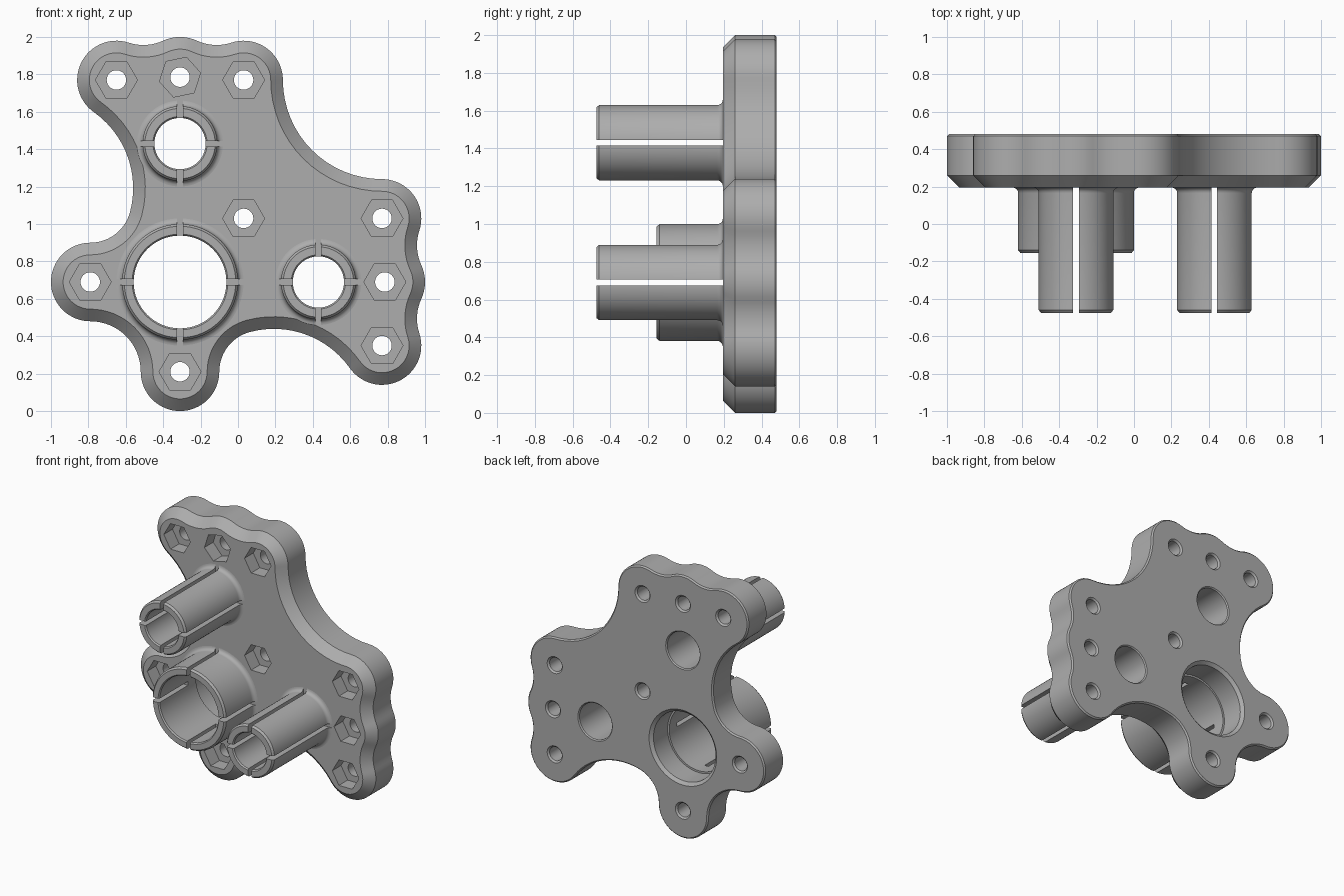
import bpy, bmesh, math
from mathutils import Vector as V

if "Cube" in bpy.data.objects:
    bpy.data.objects.remove(bpy.data.objects["Cube"])

CX, CZ = -0.31, 0.69            # big tube axis, origin of the (u, v) layout
FRONT, BACK = 0.195, 0.48       # plate faces in y
TIP = -0.475

grey = bpy.data.materials.new("grey")
grey.diffuse_color = (0.42, 0.42, 0.42, 1)
grey.use_nodes = True
grey.node_tree.nodes["Principled BSDF"].inputs["Base Color"].default_value = grey.diffuse_color


def loft(name, rings, closed=False):
    """Skin a list of vertex rings; capped at both ends, or closed as a torus."""
    bm = bmesh.new()
    vs = [[bm.verts.new(p) for p in r] for r in rings]
    n = len(vs[0])
    pairs = list(zip(vs, vs[1:])) + ([(vs[-1], vs[0])] if closed else [])
    for a, b in pairs:
        for i in range(n):
            j = (i + 1) % n
            bm.faces.new((a[i], a[j], b[j], b[i]))
    if not closed:
        bm.faces.new(vs[0])
        bm.faces.new(vs[-1])
    bmesh.ops.recalc_face_normals(bm, faces=bm.faces)
    me = bpy.data.meshes.new(name)
    bm.to_mesh(me)
    bm.free()
    ob = bpy.data.objects.new(name, me)
    bpy.context.collection.objects.link(ob)
    me.materials.append(grey)
    return ob


def lathe(name, c, profile, n=64, closed=False, turn=0.0):
    """Revolve (radius, y) points around a y-parallel axis at layout point c."""
    rings = [[(CX + c[0] + r * math.cos(turn + math.tau * i / n), y,
               CZ + c[1] + r * math.sin(turn + math.tau * i / n)) for i in range(n)]
             for r, y in profile]
    return loft(name, rings, closed)


def cut(ob, cutter):
    m = ob.modifiers.new("cut", 'BOOLEAN')
    m.operation, m.solver, m.object = 'DIFFERENCE', 'EXACT', cutter
    bpy.context.view_layer.objects.active = ob
    bpy.ops.object.modifier_apply(modifier=m.name)
    bpy.data.objects.remove(cutter)


def smooth(ob):
    bpy.ops.object.select_all(action='DESELECT')
    ob.select_set(True)
    bpy.context.view_layer.objects.active = ob
    bpy.ops.object.shade_smooth_by_angle(angle=math.radians(30))


def meet(p, dp, q, dq):
    """Point at distance dp from p and dq from q, left of the line p to q."""
    d = q - p
    a = (dp * dp - dq * dq + d.length_squared) / (2 * d.length)
    e = d.normalized()
    return p + e * a + V((-e.y, e.x)) * math.sqrt(dp * dp - a * a)


# Outline: tangent circles (centre, signed radius), negative radius is a concave arc
R, RM, RF = 0.21, 0.215, 0.25
side, corner, mid, inner = V((-.48, 0)), V((-.34, 1.08)), V((0, 1.095)), V((.34, 1.08))
small, RS, RL = V((-.48, .43)), 0.22, 0.498
half = [(side, R), (small, -RS),
        (meet(small, RL - RS, corner, RL + R), -RL), (corner, R),
        (meet(corner, R + RF, mid, RM + RF), -RF), (mid, RM),
        (meet(mid, RM + RF, inner, R + RF), -RF), (inner, R)]
circles = half + [(V((1.08, 1.08)), -.53)]
circles += [(c.yx, s) for c, s in reversed(half)] + [(V((-.48, -.48)), -.27)]


def outline(inset, y):
    pts, n = [], len(circles)
    touch = [circles[i][0] + (circles[(i + 1) % n][0] - circles[i][0])
             * circles[i][1] / (circles[i][1] - circles[(i + 1) % n][1]) for i in range(n)]
    for i, (c, s) in enumerate(circles):
        d0, d1 = (touch[i - 1] - c) / s, (touch[i] - c) / s
        a0, a1 = math.atan2(d0.y, d0.x), math.atan2(d1.y, d1.x)
        sweep = -((a0 - a1) % math.tau) if s > 0 else (a1 - a0) % math.tau
        k = max(4, math.ceil(abs(sweep) * 10))
        for j in range(k):
            a = a0 + sweep * j / k
            pts.append((CX + c.x + (s - inset) * math.cos(a), y,
                        CZ + c.y + (s - inset) * math.sin(a)))
    return pts


# Plate with wide front bevel and fine rear chamfer
plate = loft("plate", [outline(.065, FRONT), outline(0, .26),
                       outline(0, BACK - .01), outline(.01, BACK)])

# Bolt holes with hexagonal nut pockets
bolts = [side, corner, mid, inner] + [p.yx for p in (side, corner, mid, inner)] + [V((.34, .34))]
for p in bolts:
    turn = math.radians(12) if p == mid else 0
    cut(plate, lathe("nut_cutter", p, [(.112, .1), (.112, .30)], 6, turn=turn))
    cut(plate, lathe("bolt_cutter", p, [(.052, .1), (.052, BACK - .012),
                                        (.064, BACK), (.064, .6)], 32))

# Slotted tubes: (name, layout position, outer radius, inner radius, tip y)
tubes = [("large_tube", (0, 0), .31, .248, TIP),
         ("upper_tube", (0, .74), .20, .137, TIP),
         ("right_tube", (.74, 0), .20, .137, TIP)]
tubes[0] = tubes[0][:4] + (-.155,)
for name, c, ro, ri, tip in tubes:
    if ro > .3:      # stepped bore at the rear
        bore = [(ri, .1), (ri, .29), (.262, .29), (.262, BACK - .02), (.285, BACK), (.285, .6)]
    else:
        bore = [(ri, .1), (ri, BACK - .008), (ri + .008, BACK), (ri + .008, .6)]
    cut(plate, lathe("bore_cutter", c, bore))
    f = .03          # flared foot
    foot = [(ro + f - f * math.sin(t), FRONT - f + f * math.cos(t))
            for t in (math.pi / 2 * k / 5 for k in range(6))]
    wall = [(ri, FRONT)] + foot + [(ro, tip + .015), (ro - .012, tip),
                                   (ri + .008, tip), (ri, tip + .01)]
    tube = lathe(name, c, wall, closed=True)
    for w, h in ((.5, .015), (.015, .5)):    # crossed slots
        box = [[(CX + c[0] + i * w, y, CZ + c[1] + j * h)
                for i, j in ((-1, -1), (1, -1), (1, 1), (-1, 1))] for y in (-.7, .25)]
        cut(tube, loft("slot_cutter", box))
    smooth(tube)
smooth(plate)
